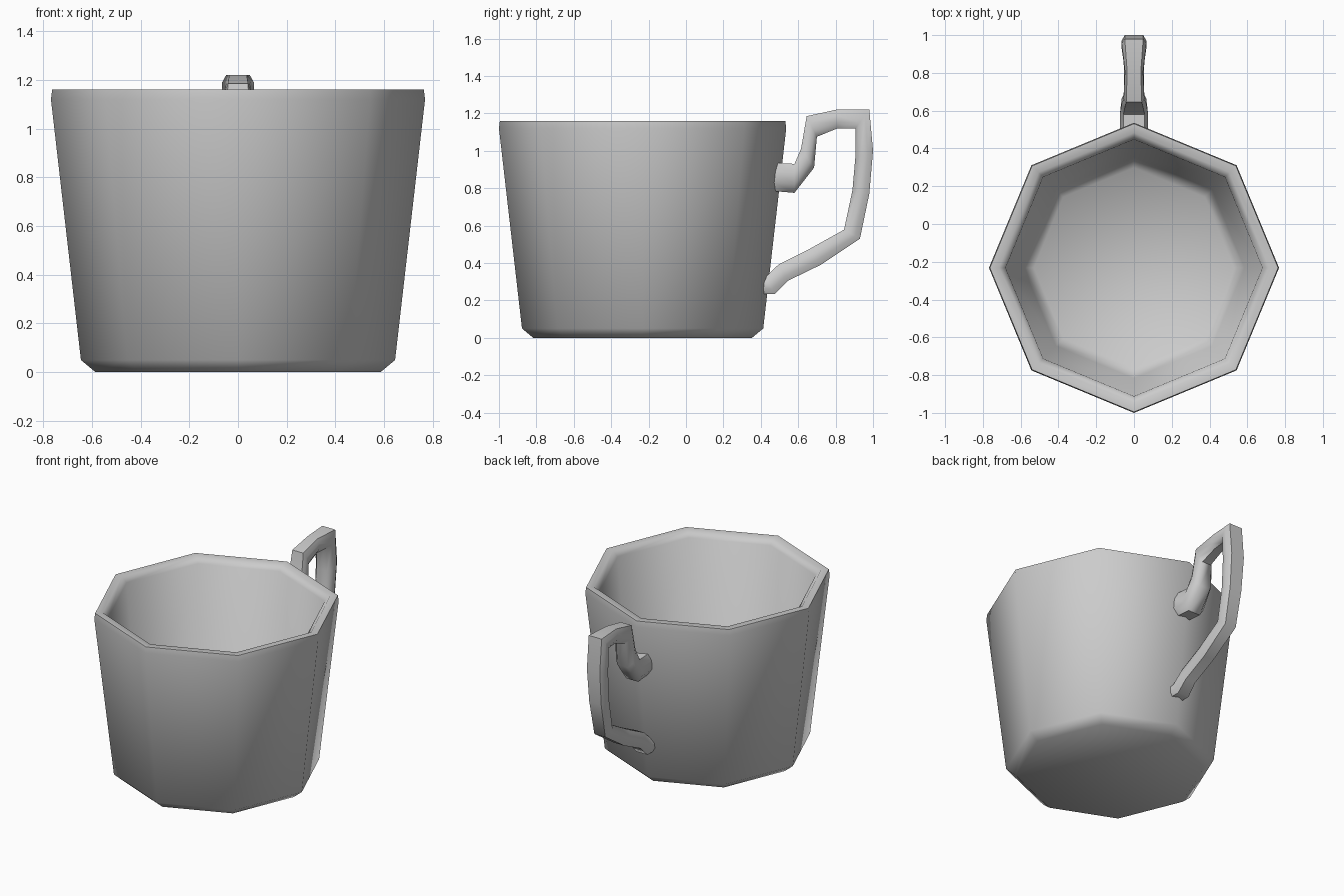
import bpy
from math import cos, sin, pi, radians
from mathutils import Vector

if "Cube" in bpy.data.objects:
    bpy.data.objects.remove(bpy.data.objects["Cube"])


def loft(name, rings, angle):
    """Skin a list of equal-length point rings and cap both ends."""
    n = len(rings[0])
    verts = [p for ring in rings for p in ring]
    faces = [tuple(reversed(range(n)))]
    for r in range(len(rings) - 1):
        for i in range(n):
            j = (i + 1) % n
            faces.append((r * n + i, r * n + j, (r + 1) * n + j, (r + 1) * n + i))
    last = (len(rings) - 1) * n
    faces.append(tuple(range(last, last + n)))
    mesh = bpy.data.meshes.new(name)
    mesh.from_pydata(verts, [], faces)
    obj = bpy.data.objects.new(name, mesh)
    bpy.context.collection.objects.link(obj)
    bpy.ops.object.select_all(action='DESELECT')
    obj.select_set(True)
    bpy.context.view_layer.objects.active = obj
    bpy.ops.object.mode_set(mode='EDIT')
    bpy.ops.mesh.select_all(action='SELECT')
    bpy.ops.mesh.normals_make_consistent(inside=False)
    bpy.ops.object.mode_set(mode='OBJECT')
    bpy.ops.object.shade_smooth_by_angle(angle=radians(angle))
    return obj


# Eight-sided cup: (radius, height) from the base up, over the rim, down to the floor
CUP_Y = -0.232
profile = [(0.585, 0), (0.645, 0.05), (0.768, 1.12), (0.763, 1.16),
           (0.715, 1.16), (0.68, 1.125), (0.585, 0.11), (0.53, 0.06)]
loft("cup", [[Vector((r * cos(k * pi / 4), CUP_Y + r * sin(k * pi / 4), z))
              for k in range(8)] for r, z in profile], 60)

# Handle stations: outer (y, z), inner (y, z), half width in x
stations = [
    ((0.480, 0.935), (0.465, 0.785), 0.075),
    ((0.580, 0.930), (0.580, 0.775), 0.075),
    ((0.615, 1.010), (0.685, 0.910), 0.065),
    ((0.645, 1.185), (0.700, 1.075), 0.055),
    ((0.805, 1.220), (0.810, 1.120), 0.048),
    ((0.980, 1.220), (0.905, 1.120), 0.065),
    ((1.000, 1.000), (0.905, 0.960), 0.065),
    ((0.980, 0.770), (0.890, 0.790), 0.060),
    ((0.930, 0.530), (0.845, 0.578), 0.055),
    ((0.720, 0.390), (0.660, 0.475), 0.050),
    ((0.545, 0.305), (0.495, 0.392), 0.050),
    ((0.475, 0.235), (0.425, 0.325), 0.055),
    ((0.410, 0.235), (0.415, 0.325), 0.055),
]
# Rounded-box cross-section: (x factor, position from inner to outer)
section = [(0.75, 1), (1, 0.7), (1, 0.3), (0.6, 0),
           (-0.6, 0), (-1, 0.3), (-1, 0.7), (-0.75, 1)]
rings = []
for (oy, oz), (iy, iz), w in stations:
    rings.append([Vector((sx * w, iy + (oy - iy) * t, iz + (oz - iz) * t))
                  for sx, t in section])
loft("handle", rings, 50)
